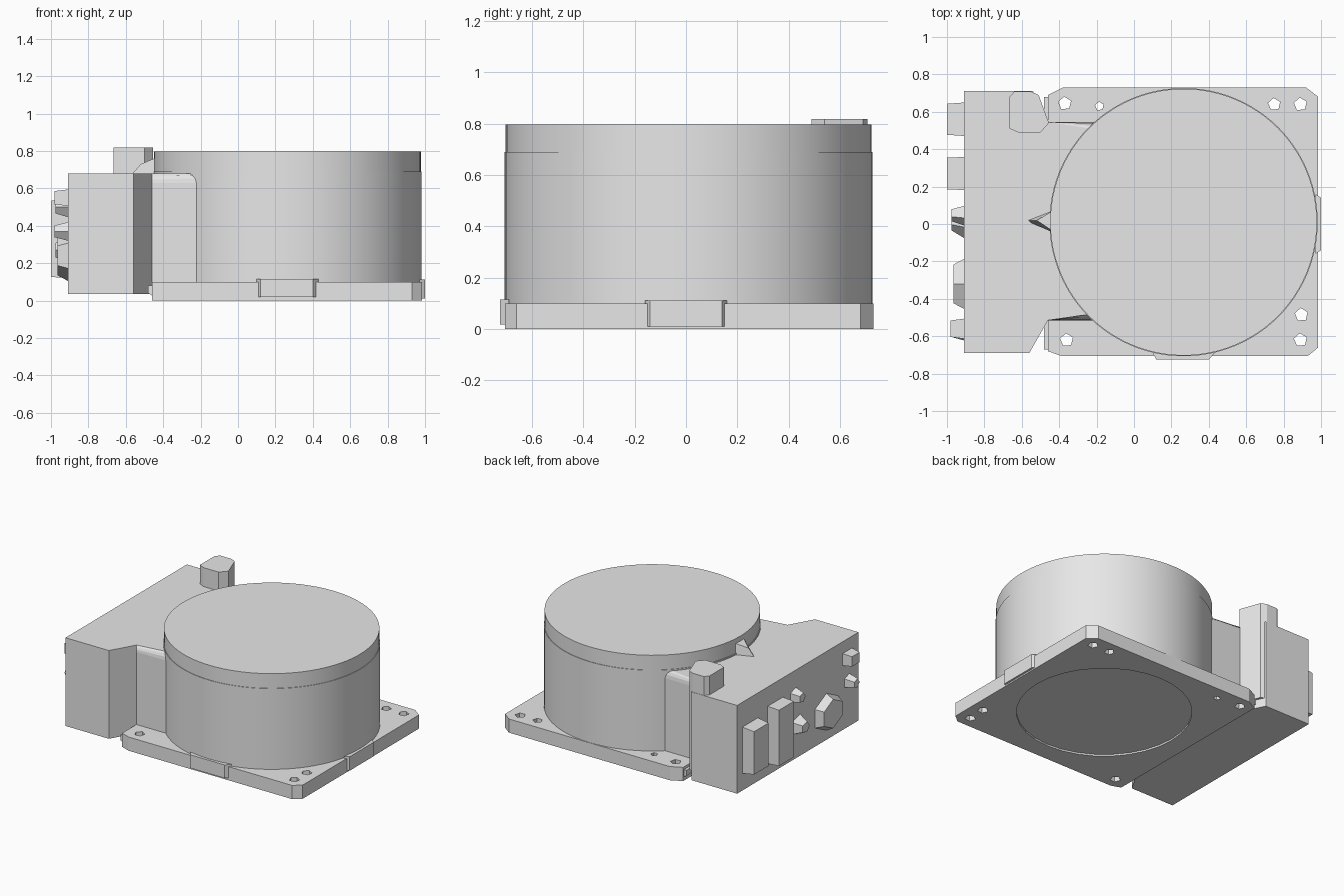
import bpy, bmesh, math
from mathutils import Vector

if "Cube" in bpy.data.objects:
    bpy.data.objects.remove(bpy.data.objects["Cube"], do_unlink=True)

grey = bpy.data.materials.new("plain grey")
grey.use_nodes = True
grey.diffuse_color = (0.8, 0.8, 0.8, 1)
grey.node_tree.nodes["Principled BSDF"].inputs["Base Color"].default_value = (0.8, 0.8, 0.8, 1)


def add_object(name, bm):
    bmesh.ops.recalc_face_normals(bm, faces=bm.faces)
    mesh = bpy.data.meshes.new(name)
    bm.to_mesh(mesh)
    bm.free()
    mesh.materials.append(grey)
    obj = bpy.data.objects.new(name, mesh)
    bpy.context.scene.collection.objects.link(obj)
    return obj


def extrude_outline(bm, points, shift):
    """Extrude a closed 3D outline along the shift vector; return the end face."""
    face = bm.faces.new([bm.verts.new(p) for p in points])
    geom = bmesh.ops.extrude_face_region(bm, geom=[face], use_keep_orig=True)["geom"]
    verts = [g for g in geom if isinstance(g, bmesh.types.BMVert)]
    bmesh.ops.translate(bm, verts=verts, vec=Vector(shift))
    return [g for g in geom if isinstance(g, bmesh.types.BMFace)][0]


def prism(name, outline, z0, z1):
    bm = bmesh.new()
    extrude_outline(bm, [(x, y, z0) for x, y in outline], (0, 0, z1 - z0))
    return add_object(name, bm)


def ring(cx, cy, r, n, turn=0.0):
    return [(cx + r * math.cos(turn + i * math.tau / n),
             cy + r * math.sin(turn + i * math.tau / n)) for i in range(n)]


def smooth(obj):
    bpy.ops.object.select_all(action='DESELECT')
    obj.select_set(True)
    bpy.context.view_layer.objects.active = obj
    bpy.ops.object.shade_smooth_by_angle(angle=math.radians(30))


def cut(obj, cutter):
    cutter.hide_render = True
    mod = obj.modifiers.new("cut", 'BOOLEAN')
    mod.operation, mod.solver, mod.object = 'DIFFERENCE', 'EXACT', cutter
    bpy.context.view_layer.objects.active = obj
    bpy.ops.object.modifier_apply(modifier=mod.name)
    bpy.data.objects.remove(cutter, do_unlink=True)


CX, CY = 0.265, 0.01

# Mounting plate with clipped corners
plate = prism("mounting_plate", [
    (-0.46, -0.68), (-0.39, -0.705), (0.93, -0.705), (0.985, -0.66),
    (0.985, 0.68), (0.92, 0.73), (-0.38, 0.73), (-0.46, 0.69)], 0, 0.1)

# Screw holes
bm = bmesh.new()
for x, y, r in [(-0.37, 0.645, 0.036), (-0.185, 0.63, 0.024), (0.75, 0.64, 0.034),
                (0.89, 0.64, 0.036), (0.895, -0.485, 0.036), (0.89, -0.62, 0.036),
                (-0.36, -0.62, 0.036)]:
    extrude_outline(bm, [(a, b, -0.1) for a, b in ring(x, y, r, 5, 0.4)], (0, 0, 0.4))
cut(plate, add_object("hole_cutter", bm))

# Shallow recess under the plate
cut(plate, prism("recess_cutter", ring(CX, CY, 0.58, 32), -0.1, 0.012))

# Tabs at the middle of the front and the outer end
prism("front_tab", [(0.1, -0.69), (0.12, -0.725), (0.4, -0.725), (0.43, -0.69)], 0.018, 0.115)
prism("end_tab", [(0.97, -0.16), (1.0, -0.14), (1.0, 0.14), (0.97, 0.16)], 0.01, 0.112)

# Drum and its slightly narrower rim
smooth(prism("drum", ring(CX, CY, 0.717, 96), 0.05, 0.69))
smooth(prism("drum_rim", ring(CX, CY, 0.713, 96), 0.68, 0.797))

# Connector housing, with a neck running into the drum
bm = bmesh.new()
outline = [(-0.91, -0.69), (-0.56, -0.69), (-0.46, -0.515), (-0.2, -0.515), (0, -0.4),
           (0, 0.4), (-0.2, 0.545), (-0.46, 0.545), (-0.54, 0.71), (-0.91, 0.71)]
extrude_outline(bm, [(x, y, 0.036) for x, y in outline], (0, 0, 0.644))
neck_edges = [e for e in bm.edges if all(
    v.co.z > 0.6 and -0.5 < v.co.x < -0.1 for v in e.verts)]
bmesh.ops.bevel(bm, geom=neck_edges, offset=0.05, segments=3, profile=0.5, affect='EDGES')
add_object("housing", bm)

# Sloped underside joining the housing to the plate
bm = bmesh.new()
extrude_outline(bm, [(-0.48, -0.67, 0.04), (-0.42, -0.67, 0.002), (-0.42, -0.67, 0.08),
                     (-0.48, -0.67, 0.08)], (0, 1.35, 0))
add_object("plate_joint", bm)

# Tall post at the back corner
prism("corner_post", [(-0.665, 0.51), (-0.62, 0.49), (-0.5, 0.49), (-0.455, 0.54),
                      (-0.51, 0.69), (-0.55, 0.708), (-0.64, 0.708), (-0.665, 0.68)], 0.1, 0.818)

# Pointed latch between drum and housing
bm = bmesh.new()
top = extrude_outline(bm, [(-0.58, 0.02, 0.66), (-0.4, -0.06, 0.66), (-0.4, 0.09, 0.66)],
                      (0, 0, 0.12))
for v in top.verts:
    if v.co.x < -0.5:
        v.co.x += 0.06
        v.co.z -= 0.05
add_object("latch", bm)


# Sockets on the connector end: faceted blocks tapering outward
def socket(name, y, z, half_y, half_z, out, sides, taper):
    bm = bmesh.new()
    turn = math.pi / sides
    fit = 1 / math.cos(turn) if sides == 4 else 1
    pts = [(-0.9, y + a * half_y * fit, z + b * half_z * fit)
           for a, b in ring(0, 0, 1, sides, turn)]
    end = extrude_outline(bm, pts, (out + 0.9, 0, 0))
    mid = end.calc_center_median()
    for v in end.verts:
        v.co = mid + (v.co - mid) * taper
    add_object(name, bm)


socket("back_socket", 0.56, 0.33, 0.09, 0.17, -1.0, 4, 0.92)
socket("tall_socket", 0.27, 0.33, 0.088, 0.21, -1.0, 4, 0.97)
socket("upper_knob", 0.05, 0.5, 0.06, 0.06, -0.975, 5, 0.6)
socket("lower_knob", 0.01, 0.27, 0.09, 0.08, -0.975, 5, 0.5)
socket("wide_socket", -0.32, 0.24, 0.16, 0.14, -0.965, 6, 0.75)
socket("upper_small_socket", -0.56, 0.55, 0.055, 0.045, -0.98, 4, 0.8)
socket("lower_small_socket", -0.57, 0.37, 0.055, 0.055, -0.98, 5, 0.6)
